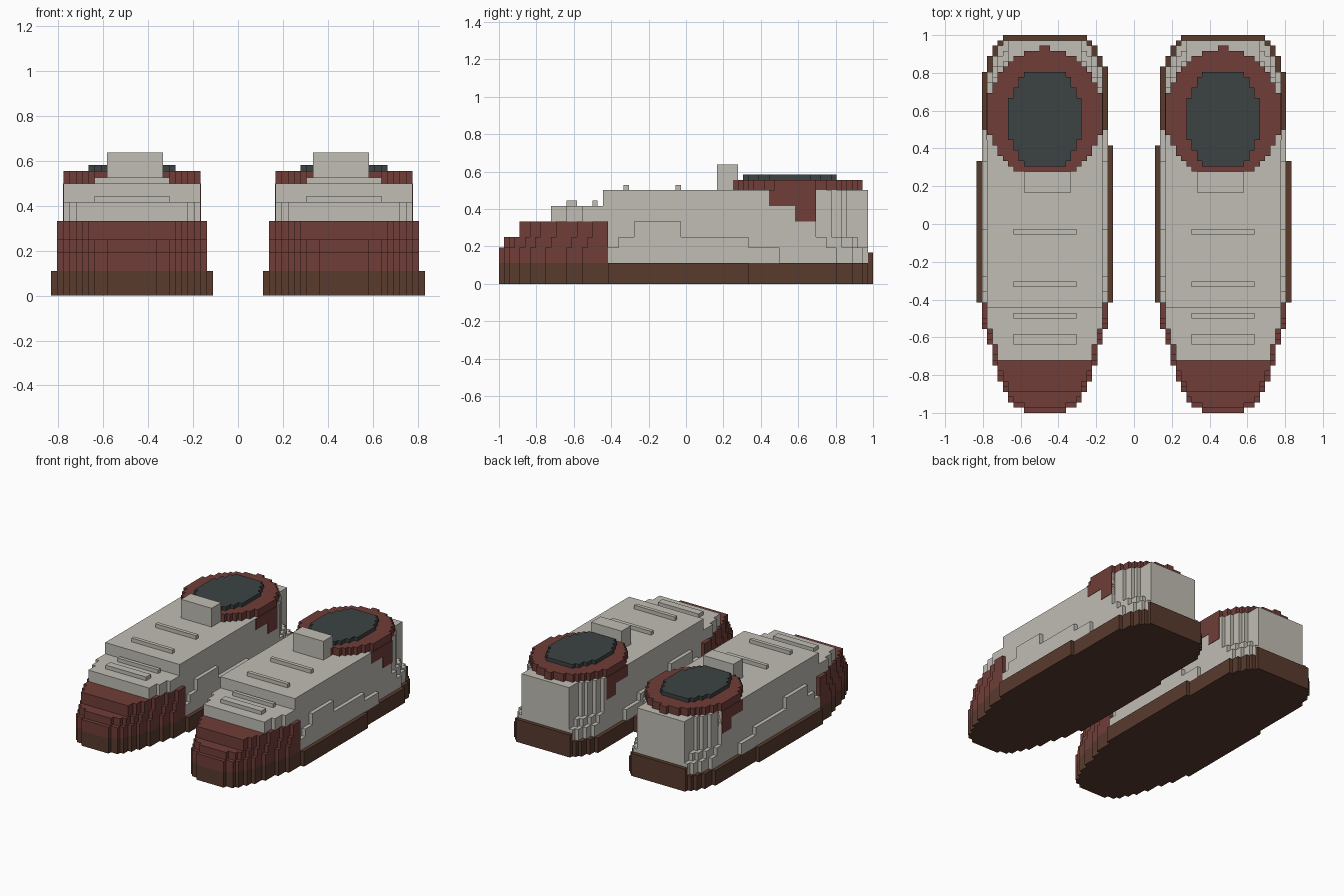
import bpy, bmesh, math

U = 1 / 36          # grid unit
CX = 17             # shoe centre line, in grid units

cube = bpy.data.objects.get("Cube")
if cube:
    bpy.data.objects.remove(cube, do_unlink=True)


def material(name, rgb):
    m = bpy.data.materials.new(name)
    m.use_nodes = True
    m.diffuse_color = (*rgb, 1)
    bsdf = next(n for n in m.node_tree.nodes if n.type == 'BSDF_PRINCIPLED')
    bsdf.inputs["Base Color"].default_value = (*rgb, 1)
    bsdf.inputs["Roughness"].default_value = 0.9
    return m


WHITE = material("off white", (0.53, 0.51, 0.455))
MAROON = material("maroon", (0.16, 0.048, 0.04))
BROWN = material("dark brown", (0.098, 0.043, 0.027))
DARK = material("charcoal", (0.045, 0.055, 0.055))


# Stepped footprint: half width at each row along the shoe
def foot(y, outer=True):
    a, b = (12, 29) if outer else (15, 30)
    steps = [(-36, 4), (-35, 6), (-34, 7), (-32, 8), (-30, 9), (-27, 10), (-23, 11),
             (-20, 12), (-15, 13), (a, 12), (b, 11), (32, 10), (34, 9), (35, 8)]
    w = 4
    for start, half in steps:
        if y >= start:
            w = half
    return w


def ellipse(cy, rx, ry):
    return lambda y, outer: round(rx * math.sqrt(max(0, 1 - ((y + 0.5 - cy) / ry) ** 2)))


# Extrude the stepped outline of rows y0..y1 from z0 to z1
def slab(bm, width, y0, y1, z0, z1):
    right = [(CX + width(y, True), y + d) for y in range(y0, y1) for d in (0, 1)]
    left = [(CX - width(y, False), y + d) for y in range(y0, y1) for d in (0, 1)]
    loop = []
    for p in right + left[::-1]:
        if p in loop:
            continue
        # drop points in the middle of a straight run
        if len(loop) > 1 and loop[-1][0] == loop[-2][0] == p[0]:
            loop.pop()
        loop.append(p)
    face = bm.faces.new([bm.verts.new((x * U, y * U, z0 * U)) for x, y in loop])
    top = bmesh.ops.extrude_face_region(bm, geom=[face])
    verts = [g for g in top["geom"] if isinstance(g, bmesh.types.BMVert)]
    bmesh.ops.translate(bm, verts=verts, vec=(0, 0, (z1 - z0) * U))


def box(bm, x0, x1, y0, y1, z0, z1):
    made = bmesh.ops.create_cube(bm, size=1)["verts"]
    for v in made:
        v.co = ((x1 if v.co.x > 0 else x0) * U, (y1 if v.co.y > 0 else y0) * U,
                (z1 if v.co.z > 0 else z0) * U)


# Turn the gathered solids into one object, mirrored for the second shoe
def part(name, mat, slabs=(), boxes=()):
    bm = bmesh.new()
    for s in slabs:
        slab(bm, *s)
    for b in boxes:
        box(bm, *b)
    bmesh.ops.recalc_face_normals(bm, faces=bm.faces)
    mesh = bpy.data.meshes.new(name)
    bm.to_mesh(mesh)
    bm.free()
    mesh.materials.append(mat)
    obj = bpy.data.objects.new(name, mesh)
    bpy.context.scene.collection.objects.link(obj)
    obj.modifiers.new("Pair", 'MIRROR').use_mirror_merge = False


def toe(shift):
    return lambda y, outer: min(12, foot(y - shift, outer))


def heel(shift):
    return lambda y, outer: min(11, max(7, foot(y + shift, outer) - 1))


def vamp(y, outer):
    return min(11, foot(y, outer) - 1)


# Sole with raised heel tab
part("sole", BROWN, [(foot, -36, 36, 0, 4)], [(CX - 8, CX + 8, 35, 36, 4, 6)])

# Toe cap, each layer set further back
part("toe_cap", MAROON, [(toe(0), -36, -15, 4, 7), (toe(1), -35, -15, 7, 9),
                         (toe(2), -32, -15, 9, 12)])

# Upper body, tapering toward the heel
part("upper", WHITE, [(heel(0), -15, 35, 4, 7), (heel(2), -15, 35, 7, 9),
                      (heel(4), -15, 35, 9, 12), (vamp, -26, -15, 12, 15),
                      (heel(4), -15, 35, 12, 15), (heel(4), -16, 35, 15, 18)])

# Stepped side panels standing proud of the upper
part("side_panels", WHITE, boxes=[(CX - 12, CX + 12, y0, y1, z0, z1) for y0, y1, z0, z1 in
                                  ((-15, 18, 4, 7), (-13, 12, 7, 9), (-10, -1, 9, 12))])

# Lace bars
part("lace_bars", WHITE, boxes=[(11, 23, y0, y1, z, z + 1) for y0, y1, z in
                                ((-23, -21, 15), (-18, -17, 15), (-12, -11, 18), (-2, -1, 18))])

# Ankle collar, its side patches, the opening and the tongue
part("collar", MAROON, [(ellipse(21, 11, 12.6), 8, 34, 18, 20)])
part("collar_patches", MAROON, boxes=[(CX - 11.1, CX + 11.1, 16, 25, 15, 18),
                                      (CX - 11.1, CX + 11.1, 21, 25, 12, 15)])
part("opening", DARK, [(ellipse(20, 7, 10), 11, 29, 20, 21)])
part("tongue", WHITE, boxes=[(12, 21, 6, 10, 18, 23)])
